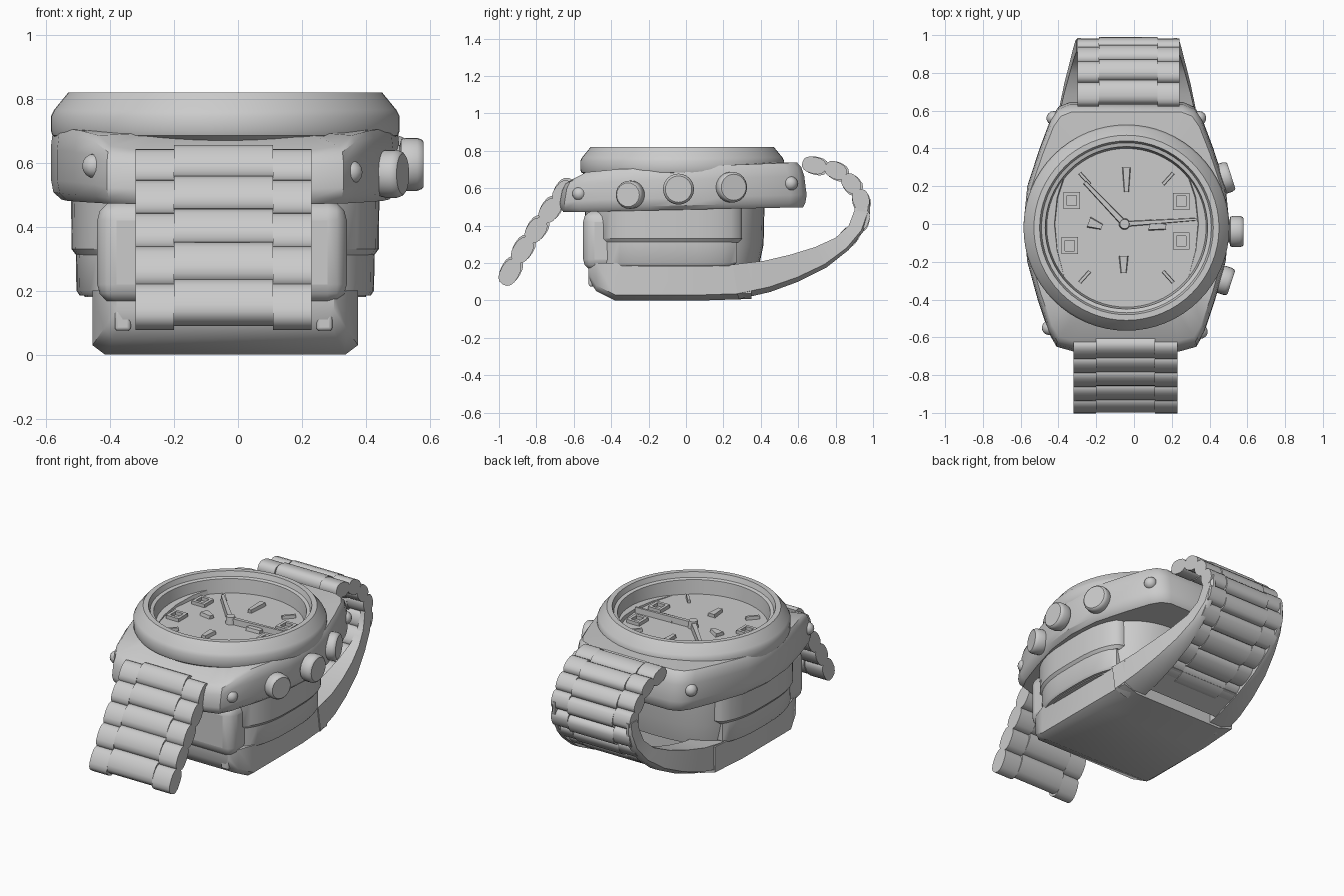
import bpy, bmesh, math
from mathutils import Vector, Matrix

cube = bpy.data.objects.get("Cube")
if cube:
    bpy.data.objects.remove(cube, do_unlink=True)

steel = bpy.data.materials.new("plain_grey")
steel.use_nodes = True
steel.diffuse_color = (0.6, 0.6, 0.6, 1)
steel.node_tree.nodes["Principled BSDF"].inputs["Base Color"].default_value = (0.6, 0.6, 0.6, 1)

CX, CY = -0.04, -0.02      # centre of the dial
DIAL = 0.7                 # height of the dial


def finish(name, bm, bevel=0, angle=35):
    bmesh.ops.recalc_face_normals(bm, faces=bm.faces)
    mesh = bpy.data.meshes.new(name)
    bm.to_mesh(mesh)
    bm.free()
    mesh.materials.append(steel)
    ob = bpy.data.objects.new(name, mesh)
    bpy.context.collection.objects.link(ob)
    if bevel:
        mod = ob.modifiers.new("Bevel", "BEVEL")
        mod.width, mod.segments = bevel, 3
    bpy.ops.object.select_all(action="DESELECT")
    ob.select_set(True)
    bpy.context.view_layer.objects.active = ob
    bpy.ops.object.shade_smooth_by_angle(angle=math.radians(angle))
    return ob


def add_loft(bm, rings):
    """Skin closed rings of equal length and cap both ends."""
    loops = [[bm.verts.new(p) for p in ring] for ring in rings]
    n = len(loops[0])
    for a, b in zip(loops, loops[1:]):
        for i in range(n):
            j = (i + 1) % n
            bm.faces.new((a[i], a[j], b[j], b[i]))
    bm.faces.new(loops[0])
    bm.faces.new(loops[-1])


def loft(name, rings, angle=35):
    bm = bmesh.new()
    add_loft(bm, rings)
    return finish(name, bm, angle=angle)


def box(name, centre, size, bevel=0):
    bm = bmesh.new()
    m = Matrix.Translation(centre) @ Matrix.Diagonal((*size, 1))
    bmesh.ops.create_cube(bm, size=1, matrix=m)
    return finish(name, bm, bevel)


def oval(z, rx, ry, cy, power, back=9):
    """Superellipse ring, cut flat behind y = back."""
    ring = []
    for i in range(48):
        t = math.tau * i / 48
        c, s = math.cos(t), math.sin(t)
        x = math.copysign(abs(c) ** (2 / power), c) * rx
        y = math.copysign(abs(s) ** (2 / power), s) * ry
        ring.append((CX + x, min(cy + y, back), z))
    return ring


# Bezel with sunken dial, spun from one profile
bm = bmesh.new()
profile = [(0.5, 0.66), (0.54, 0.685), (0.545, 0.7), (0.545, 0.745), (0.535, 0.765), (0.49, 0.82),
           (0.46, 0.82), (0.45, 0.79), (0.43, 0.785), (0.42, DIAL), (0, DIAL)]
verts = [bm.verts.new((CX + r, CY, z)) for r, z in profile]
edges = [bm.edges.new(pair) for pair in zip(verts, verts[1:])]
bmesh.ops.spin(bm, geom=verts + edges, cent=(CX, CY, 0), axis=(0, 0, 1), angle=math.tau, steps=64)
bmesh.ops.remove_doubles(bm, verts=bm.verts, dist=0.0005)
finish("bezel_and_dial", bm, angle=28)

# Case with lugs: half outline mirrored, open under the dial, top dropping at the front
half = [(0.28, -0.675), (0.37, -0.65), (0.41, -0.58), (0.47, -0.4), (0.525, -0.2), (0.545, 0),
        (0.525, 0.2), (0.46, 0.4), (0.4, 0.56), (0.36, 0.62), (0.3, 0.645)]
outline = half + [(-x, y) for x, y in reversed(half)]
rings = []
for sx, sy, level in ((0.94, 0.97, 0), (0.985, 0.99, 0.1), (1, 1, 0.28), (1, 0.98, 0.7),
                      (0.99, 0.955, 0.9), (0.965, 0.92, 1), (0.7, 0.7, 1), (0.65, 0.65, 0.4)):
    ring = []
    for x, y in outline:
        low = 0.485 + 0.02 * y
        high = 0.715 + 0.035 * y - 0.45 * max(0, -0.56 - y) * (sy > 0.75)
        ring.append((CX + x * sx, y * sy, low + (high - low) * level))
    rings.append(ring)
loft("case", rings)

# Inner body, wrapped side shells and front panel
loft("body", [oval(0.18, 0.44, 0.45, -0.06, 2.8), oval(0.3, 0.455, 0.475, -0.06, 2.8),
              oval(0.52, 0.46, 0.48, -0.06, 2.8)])
loft("side_shell", [oval(0.31, 0.465, 0.47, -0.06, 3, 0.28), oval(0.33, 0.48, 0.48, -0.06, 3, 0.3),
                    oval(0.5, 0.482, 0.48, -0.06, 3, 0.3)])
loft("lower_shell", [oval(0.185, 0.455, 0.46, -0.06, 3, 0.25), oval(0.2, 0.465, 0.47, -0.06, 3, 0.27),
                     oval(0.315, 0.467, 0.47, -0.06, 3, 0.27)])
box("front_panel", (-0.05, -0.4, 0.32), (0.78, 0.3, 0.32), bevel=0.06)

# Base plate: bottom and top edges along y, half width, underside chamfer
base = [(-0.52, 0.11, 0.19, 0.34, 0.02), (-0.48, 0.05, 0.2, 0.38, 0.03), (-0.38, 0, 0.2, 0.415, 0.04),
        (0.1, 0, 0.19, 0.415, 0.06), (0.35, 0.008, 0.195, 0.405, 0.1)]
loft("base_plate", [[(-0.04 - w, y, hi), (-0.04 + w, y, hi), (-0.04 + w, y, lo + 0.03),
                     (-0.04 + w - c, y, lo), (-0.04 - w + c, y, lo), (-0.04 - w, y, lo + 0.03)]
                    for y, lo, hi, w, c in base])

# Side rails sweeping up behind: outer point, inner point, half width
rail = [((0.28, 0.006), (0.25, 0.192), 0.41), ((0.45, 0.045), (0.42, 0.212), 0.39),
        ((0.6, 0.1), (0.56, 0.245), 0.365), ((0.75, 0.175), (0.69, 0.285), 0.335),
        ((0.87, 0.27), (0.8, 0.335), 0.305), ((0.95, 0.37), (0.87, 0.4), 0.285),
        ((0.985, 0.47), (0.9, 0.48), 0.275), ((0.985, 0.54), (0.91, 0.54), 0.27)]
for side, label in ((1, "left"), (-1, "right")):
    rings = []
    for o, i, w in rail:
        o, i = Vector(o), Vector(i)
        edge = o.lerp(i, 0.16)
        rings.append([(-0.035 + side * x, *p) for x, p in
                      ((w - (w - 0.245) * 0.45, o), (w, edge), (w, i), (0.245, i), (0.245, o))])
    loft(label + "_rail", rings)

# Plate bridging the rails behind the open slot in the base
loft("under_plate", [[(x, 0.4, 0.036), (x, 0.42, 0.08), (x, 0.57, 0.15), (x, 0.59, 0.105)]
                     for x in (-0.3, 0.23)])


def link_chain(name, path, cx, width, thick, shift):
    """Rows of oval links, the middle one shifted along the chain."""
    pts = [Vector((0, y, z)) for y, z in path]
    bm = bmesh.new()
    for k, p in enumerate(pts):
        a, b = pts[max(k - 1, 0)], pts[min(k + 1, len(pts) - 1)]
        d = (b - a).normalized()
        n = Vector((0, -d.z, d.y))
        reach = (b - a).length / (1 if k in (0, len(pts) - 1) else 2) * 0.55
        mid = 0.155
        for x0, x1, s, t in ((-width, -mid, 0, 1), (mid, width, 0, 1), (-mid, mid, shift, 1.08)):
            rings = []
            for x in (x0, x1):
                ring = []
                for i in range(16):
                    u = math.tau * i / 16
                    c, v = math.cos(u), math.sin(u)
                    c = math.copysign(abs(c) ** 0.8, c)
                    v = math.copysign(abs(v) ** 0.8, v)
                    q = p + d * (c * reach + s) + n * (v * thick * t / 2)
                    ring.append((cx + x, q.y, q.z))
                rings.append(ring)
            add_loft(bm, rings)
    return finish(name, bm, angle=40)


# Bracelet: front run hangs down, rear run arches over and folds under
link_chain("front_bracelet", [(-0.655, 0.578), (-0.728, 0.48), (-0.802, 0.375), (-0.875, 0.268),
                              (-0.942, 0.15)], -0.045, 0.275, 0.1, -0.015)
link_chain("rear_bracelet", [(0.685, 0.722), (0.8, 0.695), (0.883, 0.625), (0.935, 0.54), (0.935, 0.435),
                             (0.876, 0.345), (0.78, 0.262), (0.665, 0.195), (0.55, 0.137)],
           -0.03, 0.27, 0.09, 0.012)


def knob(name, tip, radius, length, turn):
    """Round button pointing outward, with a rounded rim and narrower neck."""
    out = Vector((math.cos(turn), math.sin(turn), 0))
    side = Vector((-out.y, out.x, 0))
    rings = []
    for r, back in ((0.7, length), (0.7, 0.075), (0.95, 0.07), (1, 0.055), (1, 0.02), (0.93, 0.005), (0.85, 0)):
        c = Vector(tip) - out * back
        rings.append([c + (side * math.cos(math.tau * i / 24) + Vector((0, 0, 1)) * math.sin(math.tau * i / 24))
                      * r * radius for i in range(24)])
    return loft(name, rings)


knob("crown", (0.58, -0.04, 0.595), 0.083, 0.15, 0)
knob("front_pusher", (0.515, -0.31, 0.565), 0.075, 0.16, math.radians(-18))
knob("rear_pusher", (0.515, 0.255, 0.605), 0.082, 0.16, math.radians(18))

# Lug screws
for i, spot in enumerate([(0.352, -0.57, 0.57), (0.345, 0.56, 0.625), (-0.45, -0.55, 0.59), (-0.425, 0.56, 0.625)]):
    bm = bmesh.new()
    bmesh.ops.create_uvsphere(bm, u_segments=14, v_segments=8, radius=0.038, matrix=Matrix.Translation(spot))
    finish(f"lug_screw_{i}", bm)

# Small catches low on the front
for x in (-0.36, 0.27):
    box("front_catch", (x, -0.49, 0.12), (0.05, 0.06, 0.09), bevel=0.01)


def dial_bar(name, start, end, w0, w1, rise=0.02):
    """Tapered bar lying on the dial."""
    a, b = Vector((*start, DIAL)), Vector((*end, DIAL))
    n = Vector((a.y - b.y, b.x - a.x, 0)).normalized()
    up = Vector((0, 0, rise))
    loft(name, [[p - n * w / 2, p + n * w / 2, p + n * w * 0.4 + up, p - n * w * 0.4 + up]
                for p, w in ((a, w0), (b, w1))])


# Hour markers
dial_bar("marker_top", (-0.04, 0.17), (-0.04, 0.3), 0.025, 0.045)
dial_bar("marker_bottom", (-0.055, -0.26), (-0.055, -0.17), 0.03, 0.05)
dial_bar("marker_left", (-0.24, 0.01), (-0.17, -0.015), 0.06, 0.03)
dial_bar("marker_right", (0.08, -0.005), (0.17, -0.015), 0.06, 0.03)
for deg in (48, 132, 228, 312):
    c, s = math.cos(math.radians(deg)), math.sin(math.radians(deg))
    dial_bar("slim_marker", (CX + c * 0.29, CY + s * 0.31), (CX + c * 0.37, CY + s * 0.39), 0.018, 0.018)

# Small framed plaques on the dial
for px, py in ((-0.33, 0.125), (-0.34, -0.115), (0.25, 0.12), (0.25, -0.09)):
    for s in (-1, 1):
        box("plaque_side", (px + s * 0.035, py, DIAL + 0.01), (0.018, 0.09, 0.022))
        box("plaque_edge", (px, py + s * 0.036, DIAL + 0.01), (0.06, 0.018, 0.022))

# Hands and centre pin
dial_bar("long_hand", (-0.05, 0), (-0.26, 0.22), 0.035, 0.022, 0.035)
dial_bar("short_hand", (-0.05, 0), (0.33, 0.025), 0.03, 0.014, 0.035)
bm = bmesh.new()
bmesh.ops.create_cone(bm, cap_ends=True, segments=16, radius1=0.03, radius2=0.025, depth=0.045,
                      matrix=Matrix.Translation((-0.05, 0, DIAL + 0.022)))
finish("centre_pin", bm)
